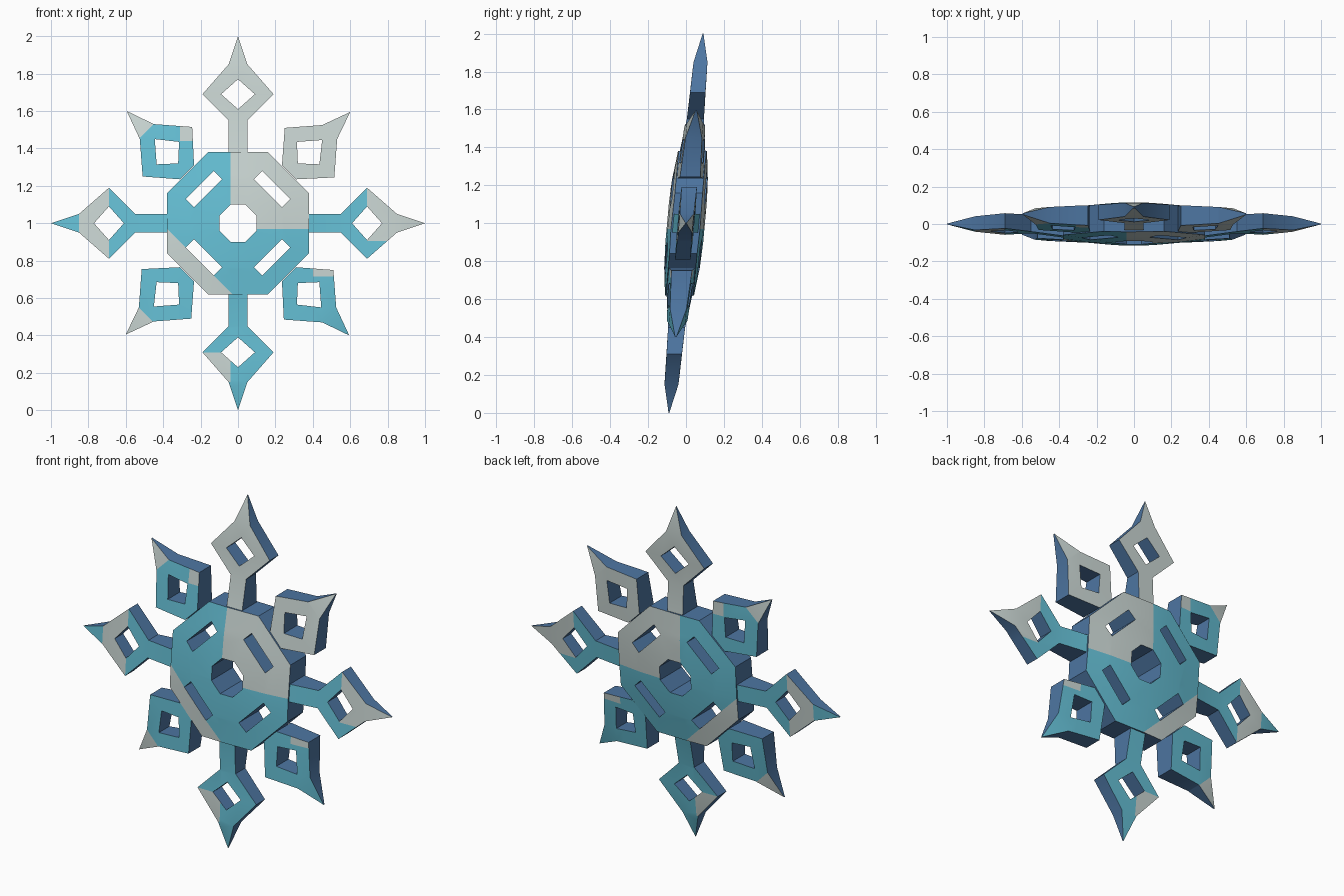
import bpy, bmesh, math
from mathutils import Vector

cube = bpy.data.objects.get("Cube")
if cube:
    bpy.data.objects.remove(cube)


def material(name, colour):
    m = bpy.data.materials.new(name)
    m.use_nodes = True
    m.diffuse_color = (*colour, 1)
    m.node_tree.nodes["Principled BSDF"].inputs["Base Color"].default_value = (*colour, 1)
    return m


MATS = [material("ice teal", (0.13, 0.52, 0.66)),
        material("frost grey", (0.58, 0.66, 0.64)),
        material("edge blue", (0.075, 0.18, 0.36))]

TILT = 0.09
# half thickness against distance from the centre
BODY = [(0.1, 0.1), (0.22, 0.096), (0.42, 0.072)]
ARM = [(0.38, 0.068), (0.55, 0.045), (0.85, 0.037), (1.0, 0.002)]
PETAL = [(0.38, 0.068), (0.57, 0.054), (0.7, 0.043), (0.85, 0.002)]


def half_thickness(profile, r):
    if r <= profile[0][0]:
        return profile[0][1]
    for (r0, h0), (r1, h1) in zip(profile, profile[1:]):
        if r <= r1:
            return h0 + (h1 - h0) * (r - r0) / (r1 - r0)
    return profile[-1][1]


def plate(name, loops, profile, cuts, is_grey):
    """Fill outlines with holes, cut along colour borders, thicken and tilt."""
    bm = bmesh.new()
    for loop in loops:
        vs = [bm.verts.new((x, 0, z)) for x, z in loop]
        for a, b in zip(vs, vs[1:] + vs[:1]):
            bm.edges.new((a, b))
    bmesh.ops.triangle_fill(bm, edges=bm.edges[:], use_beauty=True, normal=(0, -1, 0))
    for px, pz, nx, nz in cuts:
        bmesh.ops.bisect_plane(bm, geom=bm.verts[:] + bm.edges[:] + bm.faces[:], dist=1e-5,
                               plane_co=(px, 0, pz), plane_no=(nx, 0, nz))
    front = bm.verts[:]
    ext = bmesh.ops.extrude_face_region(bm, geom=bm.faces[:], use_keep_orig=True)
    back = [g for g in ext["geom"] if isinstance(g, bmesh.types.BMVert)]
    for side, verts in ((-1, front), (1, back)):
        for v in verts:
            r = math.hypot(v.co.x, v.co.z)
            v.co.y = side * half_thickness(profile, r)
    bmesh.ops.recalc_face_normals(bm, faces=bm.faces[:])
    for f in bm.faces:
        c = f.calc_center_median()
        f.material_index = 2 if abs(f.normal.y) < 0.5 else int(is_grey(c.x, c.z))
    for v in bm.verts:
        v.co.y += TILT * v.co.z
        v.co.z += 1
    me = bpy.data.meshes.new(name)
    bm.to_mesh(me)
    bm.free()
    for m in MATS:
        me.materials.append(m)
    ob = bpy.data.objects.new(name, me)
    bpy.context.collection.objects.link(ob)
    bpy.ops.object.select_all(action="DESELECT")
    ob.select_set(True)
    bpy.context.view_layer.objects.active = ob
    bpy.ops.object.shade_smooth_by_angle(angle=math.radians(25))


def turned(points, quarter):
    """Turn a profile by quarter turns about the centre."""
    for _ in range(quarter):
        points = [(-z, x) for x, z in points]
    return points


def octagon(a, b):
    return [p for q in range(4) for p in turned([(a, -b), (a, b)], q)]


# Central body: octagon ring with four slots
slot = [(0.28, 0.13), (0.13, 0.28), (0.085, 0.235), (0.235, 0.085)]
plate("body", [octagon(0.38, 0.16), octagon(0.1, 0.04)] + [turned(slot, q) for q in range(4)],
      BODY, [(-0.04, 0, 1, 0), (0, -0.03, 0, 1), (-0.205, -0.205, 1, 1)],
      lambda x, z: (x > -0.04 and z > -0.03) or x + z < -0.41)

# Four straight arms with diamond heads
upper = [(0.38, 0.05), (0.55, 0.05), (0.69, 0.19), (0.85, 0.05)]
arm = upper + [(1, 0)] + [(x, -z) for x, z in reversed(upper)]
diamond = [(0.61, 0), (0.69, 0.09), (0.77, 0), (0.69, -0.09)]
ARMS = [
    ("left_arm", [(0.69, 0, 1, 0), (0, -0.095, 0, 1)], lambda x, z: x > 0.69 and z > -0.095),
    ("top_arm", [(0, 0.69, 0, 1)], lambda x, z: True),
    ("right_arm", [(-0.69, 0, 1, 0), (-0.85, 0, 1, 0)], lambda x, z: -0.85 < x < -0.69),
    ("bottom_arm", [(0, -0.69, 0, 1), (0, -0.85, 0, 1), (-0.04, 0, 1, 0)],
     lambda x, z: x < -0.04 and -0.85 < z < -0.69),
]
for q, (name, cuts, rule) in enumerate(ARMS):
    plate(name, [turned(arm, q), turned(diamond, q)], ARM, cuts, rule)

# Four diagonal petals with square holes
petal = [(0.235, 0.31), (0.31, 0.235), (0.515, 0.245), (0.53, 0.45),
         (0.6, 0.595), (0.45, 0.525), (0.25, 0.51)]
square = [(0.32, 0.32), (0.435, 0.315), (0.45, 0.445), (0.315, 0.435)]
PETALS = [
    ("upper_left_petal", [(0.49, 0.49, 1, 1)], lambda x, z: True),
    ("upper_right_petal", [(-0.49, 0.49, -1, 1), (-0.31, 0, 1, 0), (0, 0.44, 0, 1)],
     lambda x, z: z - x > 0.98 or (x > -0.31 and z > 0.44)),
    ("lower_right_petal", [(-0.49, -0.49, 1, 1)], lambda x, z: x + z < -0.98),
    ("lower_left_petal", [(0.4, 0, 1, 0), (0, -0.285, 0, 1)],
     lambda x, z: x > 0.4 and z > -0.285),
]
for q, (name, cuts, rule) in enumerate(PETALS):
    plate(name, [turned(petal, q), turned(square, q)], PETAL, cuts, rule)
